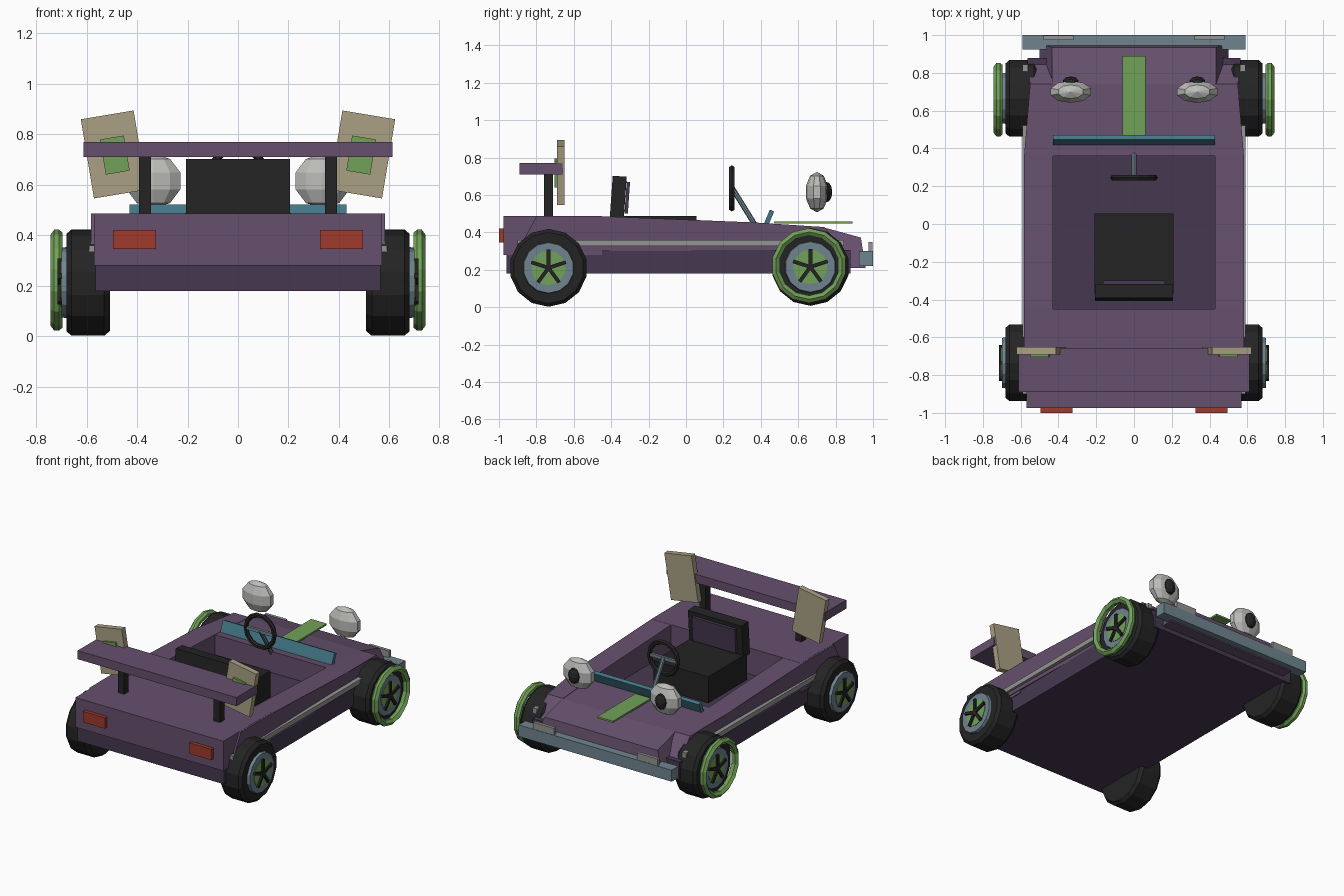
import bpy, bmesh, math
from mathutils import Matrix, Vector

if "Cube" in bpy.data.objects:
    bpy.data.objects.remove(bpy.data.objects["Cube"])


def material(name, r, g, b):
    m = bpy.data.materials.new(name)
    m.diffuse_color = [((c / 255 + 0.055) / 1.055) ** 2.4 for c in (r, g, b)] + [1]
    m.use_nodes = True
    m.node_tree.nodes["Principled BSDF"].inputs["Base Color"].default_value = m.diffuse_color
    return m


PURPLE = material("purple", 102, 80, 109)
DARK = material("dark_purple", 70, 57, 80)
BLACK = material("black", 36, 36, 36)
GREEN = material("green", 114, 162, 88)
SLATE = material("slate_blue", 112, 132, 143)
TEAL = material("teal", 66, 118, 134)
TAN = material("tan", 170, 160, 132)
SILVER = material("silver", 148, 149, 147)
PALE = material("pale_grey", 188, 188, 185)
RED = material("red", 160, 58, 44)


def finish(name, bm, mat, matrix=None):
    if matrix is not None:
        bmesh.ops.transform(bm, matrix=matrix, verts=bm.verts)
    bmesh.ops.recalc_face_normals(bm, faces=bm.faces)
    me = bpy.data.meshes.new(name)
    bm.to_mesh(me)
    bm.free()
    me.materials.append(mat)
    ob = bpy.data.objects.new(name, me)
    bpy.context.collection.objects.link(ob)
    return ob


def place(loc, axis="X", angle=0.0):
    return Matrix.Translation(loc) @ Matrix.Rotation(angle, 4, axis)


def box(name, mat, x, y, z, axis="X", angle=0.0):
    """Box from (min, max) ranges, turned about its own centre."""
    bm = bmesh.new()
    bmesh.ops.create_cube(bm, size=1)
    size = [r[1] - r[0] for r in (x, y, z)]
    mid = [(r[1] + r[0]) / 2 for r in (x, y, z)]
    return finish(name, bm, mat, place(mid, axis, angle) @ Matrix.Diagonal((*size, 1)))


def side_profile(name, mat, pts, xa, xb):
    """Side outline of (y, z) points spanned between x functions xa and xb."""
    bm = bmesh.new()
    a = [bm.verts.new((xa(y, z), y, z)) for y, z in pts]
    b = [bm.verts.new((xb(y, z), y, z)) for y, z in pts]
    bm.faces.new(a)
    bm.faces.new(b[::-1])
    n = len(pts)
    for i in range(n):
        bm.faces.new((a[i], b[i], b[(i + 1) % n], a[(i + 1) % n]))
    return finish(name, bm, mat)


def lathe_x(name, mat, pts, sides, loc):
    """Closed (x, radius) outline revolved about the x axis."""
    bm = bmesh.new()
    rings = []
    for k in range(sides):
        t = 2 * math.pi * k / sides
        rings.append([bm.verts.new((x, r * math.sin(t), r * math.cos(t))) for x, r in pts])
    n = len(pts)
    for k in range(sides):
        a, b = rings[k], rings[(k + 1) % sides]
        for i in range(n):
            bm.faces.new((a[i], a[(i + 1) % n], b[(i + 1) % n], b[i]))
    bmesh.ops.remove_doubles(bm, verts=bm.verts, dist=1e-5)
    return finish(name, bm, mat, Matrix.Translation(loc))


def ball(name, mat, loc, radii, seg, rings):
    bm = bmesh.new()
    bmesh.ops.create_uvsphere(bm, u_segments=seg, v_segments=rings, radius=1)
    return finish(name, bm, mat, Matrix.Translation(loc) @ Matrix.Diagonal((*radii, 1)))


def mirrored(ob):
    """Copy of a right-hand part on the left side."""
    me = ob.data.copy()
    me.transform(Matrix.Scale(-1, 4, (1, 0, 0)))
    me.flip_normals()
    other = bpy.data.objects.new(ob.name + "_left", me)
    bpy.context.collection.objects.link(other)


# Chassis and body shell
box("chassis_floor", DARK, (-.565, .565), (-.96, .88), (.18, .305))
side_profile("rear_deck", PURPLE, [(-.975, .28), (-.975, .487), (-.45, .487), (-.45, .28)],
             lambda y, z: -.57, lambda y, z: .57)


def hood_x(y, z):
    return .435 if z > .36 else .5


side_profile("hood", PURPLE, [(.36, .3), (.36, .452), (.74, .425), (.935, .372), (.96, .21), (.86, .21)],
             lambda y, z: -hood_x(y, z), hood_x)
mirrored(side_profile("side_sill", PURPLE,
                      [(-.9, .3), (-.8, .486), (-.45, .486), (.36, .453), (.74, .428), (.85, .3)],
                      lambda y, z: .43, lambda y, z: .582 if y < .7 else .55))
mirrored(box("side_stripe", SILVER, (.56, .59), (-.9, .845), (.327, .36)))
box("hood_stripe", GREEN, (-.06, .06), (.47, .89), (.446, .458))
box("windscreen", TEAL, (-.43, .43), (.43, .455), (.43, .52), "X", -.4)

# Bumper, lamps and tail lights
box("front_bumper", SLATE, (-.59, .59), (.925, 1), (.22, .3))
mirrored(box("bumper_lamp", SILVER, (.32, .48), (.975, .997), (.27, .347)))
mirrored(box("tail_light", RED, (.325, .495), (-1, -.97), (.345, .42)))

# Round head lamps with dark centres
mirrored(ball("head_lamp", PALE, (.335, .7, .615), (.118, .062, .108), 10, 5))
mirrored(ball("lamp_centre", BLACK, (.335, .75, .615), (.043, .032, .055), 10, 6))

# Rear wing, posts and tilted end plates
box("rear_wing", PURPLE, (-.612, .612), (-.89, -.66), (.71, .77))
mirrored(box("wing_post", BLACK, (.345, .392), (-.76, -.71), (.48, .715)))
mirrored(box("end_plate", TAN, (.386, .598), (-.69, -.65), (.561, .879), "Y", .165))
mirrored(box("end_plate_panel", GREEN, (.44, .536), (-.703, -.688), (.647, .788), "Y", .165))

# Seat
box("seat_cushion", BLACK, (-.21, .21), (-.37, .055), (.3, .488))
box("seat_back", BLACK, (-.207, .207), (-.4, -.325), (.47, .7), "X", -.07)
box("seat_back_panel", DARK, (-.165, .165), (-.323, -.305), (.5, .67), "X", -.07)

# Steering wheel and column
bm = bmesh.new()
R, r, N, M = .11, .016, 14, 6
grid = [[bm.verts.new(((R + r * math.cos(v)) * math.cos(u), r * math.sin(v), (R + r * math.cos(v)) * math.sin(u)))
         for v in (2 * math.pi * j / M for j in range(M))]
        for u in (2 * math.pi * i / N for i in range(N))]
for i in range(N):
    for j in range(M):
        p, q = grid[i], grid[(i + 1) % N]
        bm.faces.new((p[j], p[(j + 1) % M], q[(j + 1) % M], q[j]))
finish("steering_wheel", bm, BLACK, Matrix.Translation((0, .245, .635)))
box("wheel_spoke", SLATE, (-.1, .1), (.236, .254), (.624, .646))
a, b = Vector((0, .245, .64)), Vector((0, .375, .43))
bm = bmesh.new()
bmesh.ops.create_cone(bm, cap_ends=True, segments=8, radius1=.014, radius2=.014, depth=(b - a).length)
finish("steering_column", bm, SLATE,
       Matrix.Translation((a + b) / 2) @ (b - a).to_track_quat("Z", "Y").to_matrix().to_4x4())

# Wheels
for end, y, z in (("front", .665, .215), ("rear", -.735, .21)):
    at = (0, y, z)
    mirrored(lathe_x(end + "_tyre", BLACK, [(.508, 0), (.508, .19), (.53, .208), (.66, .208), (.68, .19), (.68, 0)],
                     14, at))
    mirrored(lathe_x(end + "_rim", SLATE, [(.67, .085), (.67, .14), (.7, .135), (.7, .085)], 14, at))
    mirrored(lathe_x(end + "_hub_disc", GREEN, [(.67, 0), (.67, .092), (.703, .092), (.703, 0)], 14, at))
    for k in range(5):
        bm = bmesh.new()
        bmesh.ops.create_cube(bm, size=1)
        mirrored(finish(f"{end}_spoke_{k + 1}", bm, BLACK, place(at, "X", k * 2 * math.pi / 5)
                        @ Matrix.Translation((.7, 0, .047)) @ Matrix.Diagonal((.03, .02, .1, 1))))
    if end == "front":
        mirrored(lathe_x("front_wheel_ring", GREEN,
                         [(.695, .168), (.695, .188), (.71, .2), (.728, .2), (.743, .18), (.728, .16), (.71, .16)],
                         14, (0, .658, .222)))
